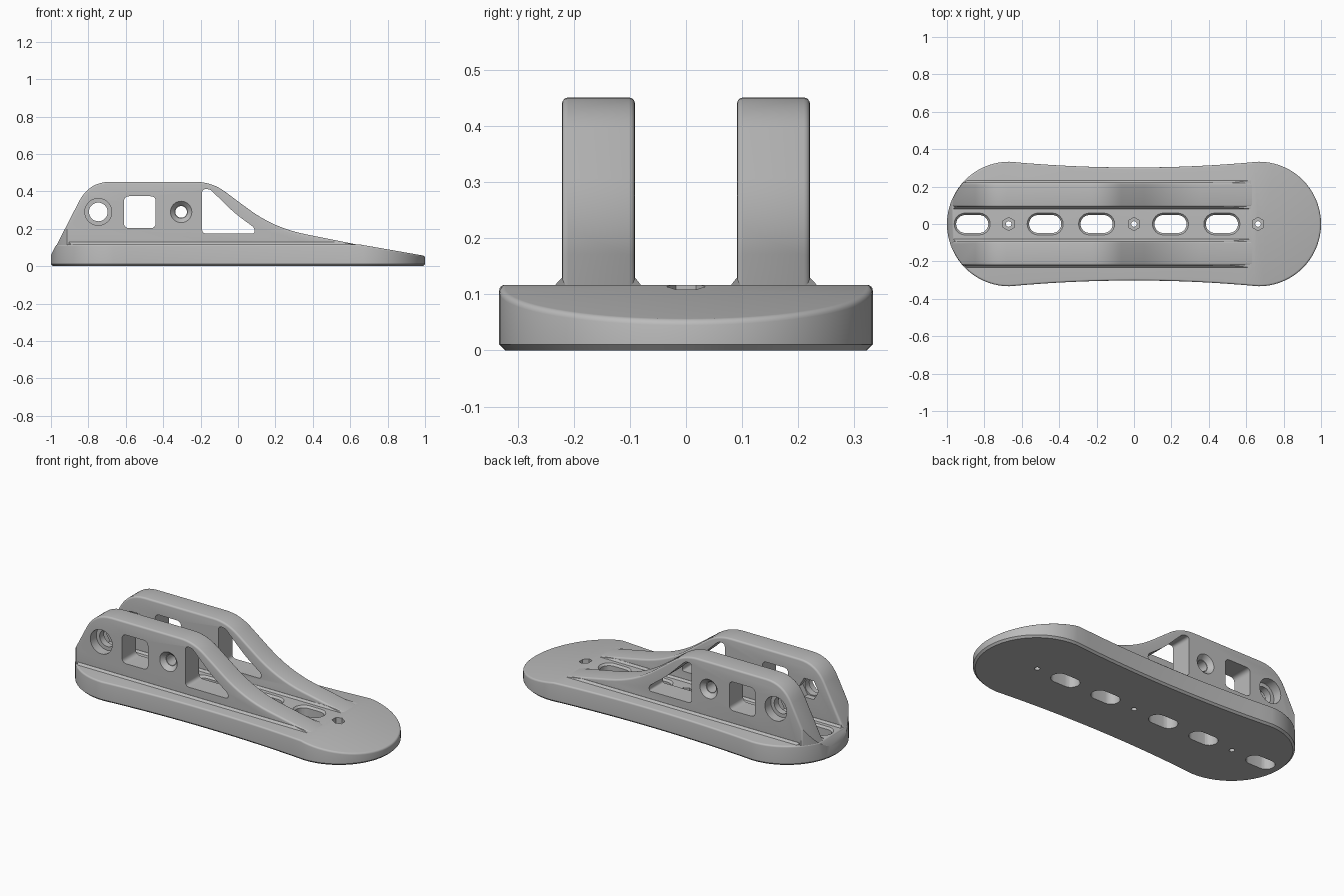
import bpy, bmesh, math
from mathutils import Vector

cube = bpy.data.objects.get("Cube")
if cube:
    bpy.data.objects.remove(cube)

grey = bpy.data.materials.new("matte_grey")
grey.use_nodes = True
grey.diffuse_color = (0.5, 0.5, 0.5, 1)
grey.node_tree.nodes["Principled BSDF"].inputs["Base Color"].default_value = (0.5, 0.5, 0.5, 1)

TOP = 0.117          # top of the base plate
SLOPE = 1.93         # rise of the steep tail end


def finish(name, bm):
    bmesh.ops.recalc_face_normals(bm, faces=bm.faces)
    mesh = bpy.data.meshes.new(name)
    bm.to_mesh(mesh)
    bm.free()
    mesh.materials.append(grey)
    obj = bpy.data.objects.new(name, mesh)
    bpy.context.collection.objects.link(obj)
    return obj


def prism_bm(points, axis, lo, hi, hi_points=None):
    """Prism along 'y' or 'z', optionally tapering to a second outline."""
    bm = bmesh.new()
    place = (lambda p, d: (p[0], d, p[1])) if axis == "y" else (lambda p, d: (p[0], p[1], d))
    a = [bm.verts.new(place(p, lo)) for p in points]
    b = [bm.verts.new(place(p, hi)) for p in (hi_points or points)]
    bm.faces.new(a)
    bm.faces.new(b)
    for i in range(len(a)):
        j = (i + 1) % len(a)
        bm.faces.new((a[i], a[j], b[j], b[i]))
    bmesh.ops.recalc_face_normals(bm, faces=bm.faces)
    return bm


def prism(name, *args):
    return finish(name, prism_bm(*args))


def boolean(obj, cutter, operation="DIFFERENCE"):
    """Apply a boolean, keeping the uncut mesh if nothing would be left."""
    uncut = obj.data.copy()
    mod = obj.modifiers.new("cut", "BOOLEAN")
    mod.operation = operation
    mod.solver = "EXACT"
    mod.object = cutter
    bpy.context.view_layer.objects.active = obj
    bpy.ops.object.modifier_apply(modifier=mod.name)
    if not obj.data.polygons:
        obj.data = uncut
    bpy.data.objects.remove(cutter)


def circle(x, z, r, n=32, turn=0.0):
    return [(x + r * math.cos(turn + math.tau * i / n),
             z + r * math.sin(turn + math.tau * i / n)) for i in range(n)]


def rounded(corners, steps=8):
    """Polygon from (x, z, trim) corners, each trimmed to a smooth curve."""
    out = []
    for i, (x, z, trim) in enumerate(corners):
        c = Vector((x, z))
        if not trim:
            out.append(c)
            continue
        before = Vector(corners[i - 1][:2])
        after = Vector(corners[(i + 1) % len(corners)][:2])
        p = c + (before - c).normalized() * trim
        q = c + (after - c).normalized() * trim
        for k in range(steps + 1):
            t = k / steps
            out.append(p * (1 - t) ** 2 + c * 2 * t * (1 - t) + q * t * t)
    return out


def slot(x, half_length, r):
    """Obround outline in plan."""
    out = []
    for side in (1, -1):
        for i in range(13):
            a = -math.pi / 2 + math.pi * i / 12
            out.append((x + side * (half_length - r + r * math.cos(a)), side * r * math.sin(a)))
    return out


def plan_outline(scale=1.0):
    """Round ends joined by gently waisted sides."""
    out = []
    for side in (1, -1):
        for i in range(37):
            a = -math.pi / 2 + math.pi * i / 36
            out.append((side * (0.667 + 0.333 * math.cos(a)), side * 0.333 * math.sin(a)))
        for i in range(1, 16):
            x = 0.667 * (1 - i / 8)
            out.append((side * x, side * (0.302 + 0.031 * (x / 0.667) ** 2)))
    return [(x * scale, y * scale) for x, y in out]


def shade(obj):
    bpy.ops.object.select_all(action="DESELECT")
    obj.select_set(True)
    bpy.context.view_layer.objects.active = obj
    bpy.ops.object.shade_smooth_by_angle(angle=math.radians(30))


# Base plate: outline trimmed by the sloping toe and steep tail
bm = prism_bm(plan_outline(), "z", 0, TOP)
for co, normal in (((1, 0, 0.055), (0.175, 0, 1)), ((-1, 0, 0.06), (-SLOPE, 0, 1))):
    cut = bmesh.ops.bisect_plane(bm, geom=bm.verts[:] + bm.edges[:] + bm.faces[:],
                                 plane_co=co, plane_no=normal, clear_outer=True)
    rim = [e for e in cut["geom_cut"] if isinstance(e, bmesh.types.BMEdge)]
    bmesh.ops.holes_fill(bm, edges=rim, sides=0)
bmesh.ops.recalc_face_normals(bm, faces=bm.faces)
bottom = [e for e in bm.edges if all(v.co.z < 0.001 for v in e.verts)]
bmesh.ops.bevel(bm, geom=bottom, offset=0.011, segments=1, affect="EDGES")
upper = [e for e in bm.edges if min(v.co.z for v in e.verts) > 0.03
         and len(e.link_faces) == 2 and e.calc_face_angle() > 0.7]
bmesh.ops.bevel(bm, geom=upper, offset=0.01, segments=4, profile=0.5, affect="EDGES")
base = finish("base_plate", bm)

# Long slots with chamfered rims
for x in (-0.865, -0.475, -0.2, 0.195, 0.47):
    boolean(base, prism("slot_cutter", slot(x, 0.086, 0.048), "z", -0.1, 0.3))
    boolean(base, prism("rim_cutter", slot(x, 0.084, 0.046), "z", TOP - 0.014, TOP + 0.004,
                        slot(x, 0.1, 0.062)))

# Screw holes with hexagonal pockets
for x in (-0.67, 0, 0.663):
    boolean(base, prism("screw_cutter", circle(x, 0, 0.015, 20), "z", -0.1, 0.3))
    boolean(base, prism("hex_cutter", circle(x, 0, 0.035, 6, math.pi / 6), "z", 0.06, 0.3))
shade(base)

# Upright cheeks, one on each side
profile = rounded([(-0.997, 0.03, 0), (-0.997, 0.06, 0), (-0.796, 0.451, 0.115),
                   (-0.14, 0.451, 0.09), (0.19, 0.205, 0.17), (0.66, 0.111, 0), (0.66, 0.03, 0)])
square_window = rounded([(-0.61, 0.203, 0.03), (-0.44, 0.203, 0.03),
                         (-0.44, 0.374, 0.03), (-0.61, 0.374, 0.03)])
triangle_window = rounded([(-0.192, 0.174, 0.025), (0.088, 0.174, 0.014), (0.088, 0.205, 0.014),
                           (-0.02, 0.285, 0.05), (-0.15, 0.412, 0.018), (-0.192, 0.412, 0.02)])
axle, pin = (-0.747, 0.29), (-0.304, 0.29)

for side, label in ((1, "left"), (-1, "right")):
    bm = prism_bm(profile, "y", side * 0.091, side * 0.221)
    rims = [e for e in bm.edges if abs(e.verts[0].co.y - e.verts[1].co.y) < 0.001]
    bmesh.ops.bevel(bm, geom=rims, offset=0.011, segments=4, profile=0.5, affect="EDGES")
    wall = finish(label + "_cheek", bm)
    boolean(wall, prism("outline_cutter", plan_outline(0.998), "z", 0.02, 0.6), "INTERSECT")

    # Weight-saving windows, axle bore with outer recess and inner nut pocket, pin hole
    cuts = [(square_window, 0.05, 0.26), (triangle_window, 0.05, 0.26),
            (circle(*axle, 0.05), 0.05, 0.26), (circle(*axle, 0.072), 0.165, 0.26),
            (circle(*axle, 0.064, 6), 0.05, 0.125),
            (circle(*pin, 0.031), 0.05, 0.26),
            (circle(*pin, 0.034), 0.195, 0.224, circle(*pin, 0.06))]
    for outline, lo, hi, *wide in cuts:
        boolean(wall, prism("cheek_cutter", outline, "y", side * lo, side * hi, *wide))
    shade(wall)

    # Chamfered foot along the cheek
    foot_low = [(-0.966, 0.079), (0.64, 0.079), (0.64, 0.235), (-0.966, 0.235)]
    foot_high = [(-0.958, 0.09), (0.53, 0.09), (0.53, 0.222), (-0.958, 0.222)]
    foot = prism(label + "_cheek_foot", [(x, side * y) for x, y in foot_low], "z", TOP - 0.002,
                 TOP + 0.012, [(x, side * y) for x, y in foot_high])
    boolean(foot, prism("outline_cutter", plan_outline(0.99), "z", 0.02, 0.6), "INTERSECT")
    shade(foot)
